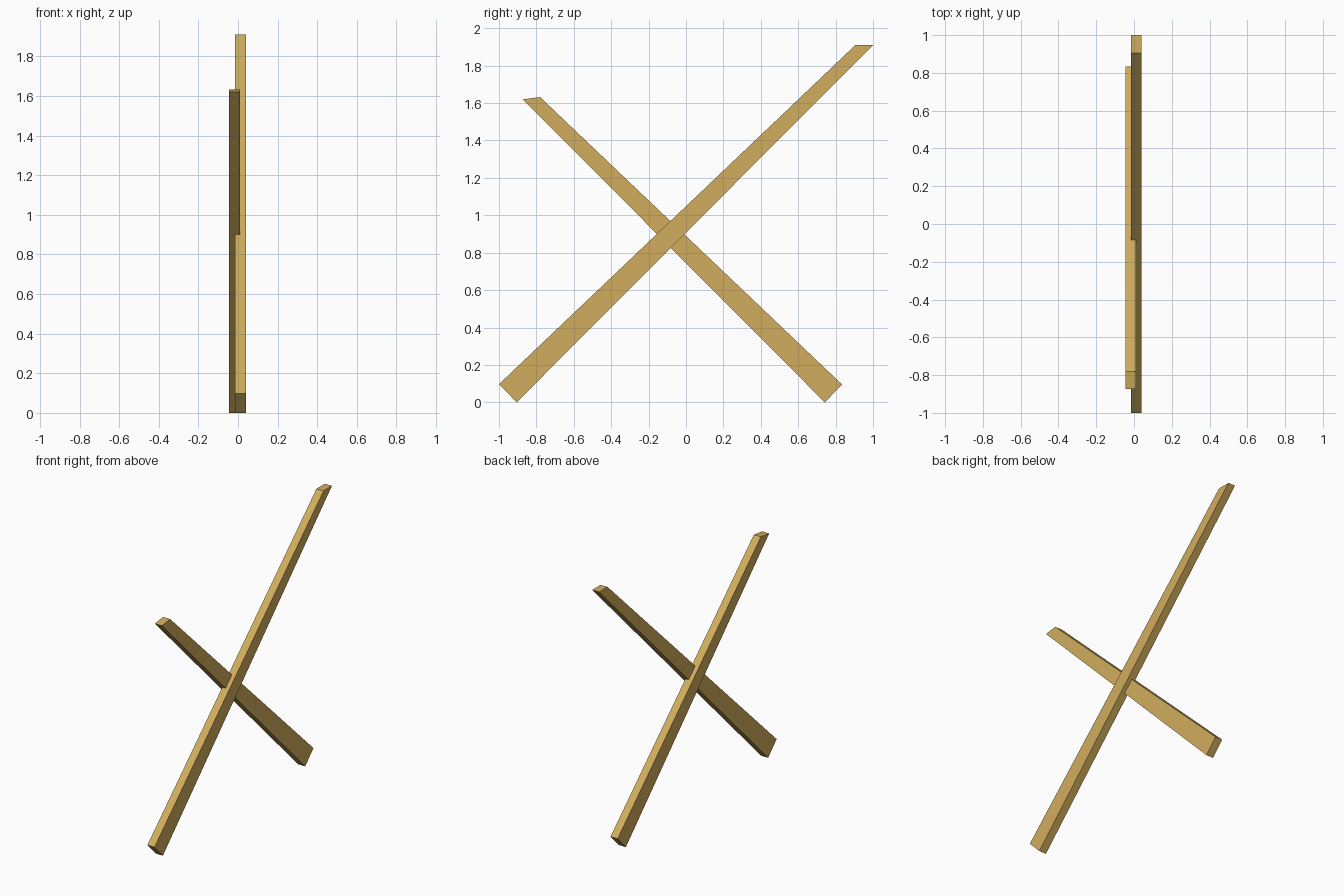
import bpy, bmesh

if "Cube" in bpy.data.objects:
    bpy.data.objects.remove(bpy.data.objects["Cube"])

wood = bpy.data.materials.new("wood")
wood.diffuse_color = (0.64, 0.42, 0.11, 1)
wood.use_nodes = True
wood.node_tree.nodes["Principled BSDF"].inputs["Base Color"].default_value = wood.diffuse_color


def beam(name, profile, x0, x1):
    """Extrude a side profile (y, z) along x from x0 to x1."""
    bm = bmesh.new()
    face = bm.faces.new([bm.verts.new((x0, y, z)) for y, z in profile])
    ext = bmesh.ops.extrude_face_region(bm, geom=[face])["geom"]
    moved = [v for v in ext if isinstance(v, bmesh.types.BMVert)]
    bmesh.ops.translate(bm, verts=moved, vec=(x1 - x0, 0, 0))
    bmesh.ops.recalc_face_normals(bm, faces=bm.faces)
    mesh = bpy.data.meshes.new(name)
    bm.to_mesh(mesh)
    bm.free()
    mesh.materials.append(wood)
    obj = bpy.data.objects.new(name, mesh)
    bpy.context.collection.objects.link(obj)
    return obj


# Long beam, tapering upwards to a level cut
beam("long_beam", [(-0.905, 0), (1, 1.91), (0.905, 1.91), (-1, 0.097)], -0.015, 0.041)

# Shorter beam leaning the other way, let into the long one
beam("short_beam", [(0.742, 0), (0.835, 0.095), (-0.78, 1.632), (-0.873, 1.62)], -0.045, 0.011)
